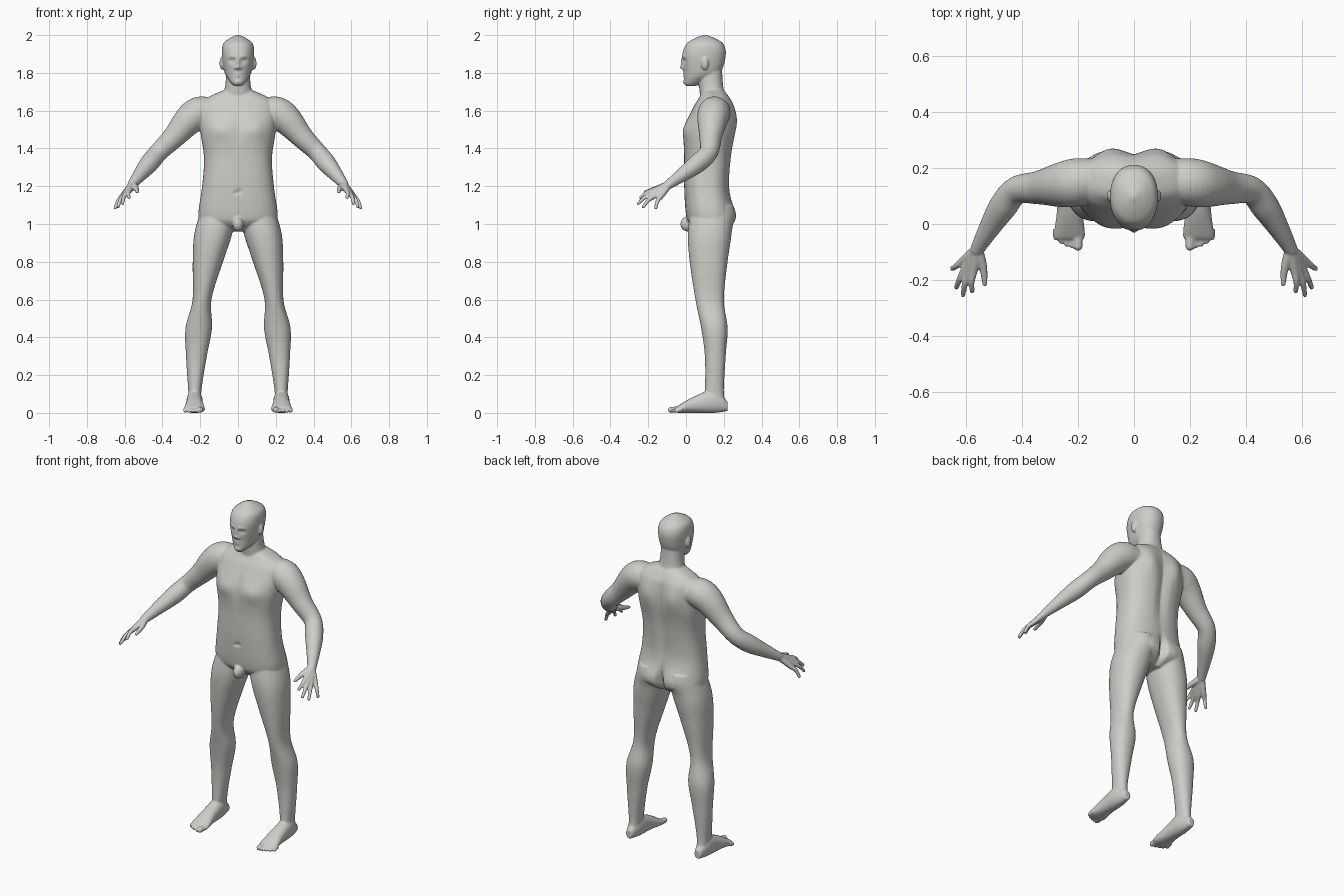
import bpy, bmesh, math
from mathutils import Vector, Matrix

cube = bpy.data.objects.get("Cube")
if cube:
    bpy.data.objects.remove(cube, do_unlink=True)

skin = bpy.data.materials.new("pale grey clay")
skin.use_nodes = True
skin.diffuse_color = (.62, .61, .58, 1)
shader = skin.node_tree.nodes["Principled BSDF"]
shader.inputs["Base Color"].default_value = skin.diffuse_color
shader.inputs["Roughness"].default_value = .8

bm = bmesh.new()


def smooth_rows(rows, steps):
    """Catmull-Rom interpolation of section rows."""
    rows = [Vector(row) for row in rows]
    padded = [rows[0]] + rows + [rows[-1]]
    result = []
    for before, start, end, after in zip(padded, padded[1:], padded[2:], padded[3:]):
        for step in range(steps):
            t = step / steps
            linear = end - before
            square = before * 2 - start * 5 + end * 4 - after
            cubic = start * 3 - before - end * 3 + after
            result.append(start + (linear * t + square * t ** 2 + cubic * t ** 3) / 2)
    return result + [rows[-1]]


def circle(count):
    angles = [math.tau * i / count for i in range(count)]
    return [(math.cos(angle), math.sin(angle)) for angle in angles]


def skin_rings(rings):
    """Bridge rings of points and cap both ends."""
    rings = [[bm.verts.new(point) for point in ring] for ring in rings]
    for lower, upper in zip(rings, rings[1:]):
        for i in range(len(lower)):
            bm.faces.new((lower[i - 1], lower[i], upper[i], upper[i - 1]))
    bm.faces.new(rings[0])
    bm.faces.new(rings[-1])


def rounded(value, power):
    return math.copysign(abs(value) ** (2 / power), value)


def loft(rows, centre=lambda t: 0, axis="z", side=1, power=2.2, segments=64, steps=10):
    """Rows: position on axis, half width, low edge, high edge."""
    rings = []
    for t, half_width, low, high in smooth_rows(rows, steps):
        ring = []
        for c, s in circle(segments):
            x = side * (centre(t) + half_width * rounded(c, power))
            v = (low + high) / 2 + (high - low) / 2 * rounded(s, power)
            ring.append((x, v, t) if axis == "z" else (x, t, v))
        rings.append(ring)
    skin_rings(rings)


def ball(centre, size, side=1):
    x, y, z = centre
    matrix = Matrix.Translation((x * side, y, z)) @ Matrix.Diagonal((*size, 1))
    bmesh.ops.create_uvsphere(bm, u_segments=24, v_segments=16, radius=1, matrix=matrix)


def tube(points, side, steps=6):
    """Round limb through (x, y, z, radius) points with a rounded tip."""
    path = smooth_rows(points, steps)
    rings = []
    for before, point, after in zip(path[:1] + path, path, path[1:] + path[-1:]):
        turn = (after - before).to_3d().to_track_quat("Z", "Y")
        ring = [point.to_3d() + turn @ Vector((c, s, 0)) * point.w for c, s in circle(32)]
        rings.append([(p.x * side, p.y, p.z) for p in ring])
    skin_rings(rings)
    x, y, z, radius = points[-1]
    ball((x, y, z), (radius, radius, radius), side)


def sculpt(x, z, width, height, depth, back=False):
    """Soft brush on both sides: positive depth swells, negative dents."""
    facing = 1 if back else -1
    for centre in {x, -x}:
        for vert in bm.verts:
            reach = min(max(facing * (vert.co.y - .1) * 10, 0), 1)
            distance = ((vert.co.x - centre) / width) ** 2 + ((vert.co.z - z) / height) ** 2
            if distance < 9:
                vert.co.y += facing * depth * reach * math.exp(-distance)


# Torso
loft([(.96, .09, .07, .19), (1, .19, .02, .24), (1.05, .21, 0, .25), (1.2, .19, -.01, .23),
      (1.35, .18, -.01, .24), (1.5, .2, -.01, .26), (1.62, .2, .04, .25), (1.67, .16, .07, .23),
      (1.71, .07, .09, .2)], power=2.5)
ball((0, .01, 1), (.03, .04, .04))

# Neck and head
loft([(1.64, .1, .08, .23), (1.72, .07, .07, .2), (1.83, .06, .06, .19)])
loft([(1.73, .02, 0, .05), (1.75, .04, -.01, .09), (1.8, .07, -.01, .18), (1.89, .085, -.02, .21),
      (1.95, .08, 0, .2), (1.98, .05, .04, .16), (2, .01, .09, .11)], segments=112, steps=16)

for side in (1, -1):
    # Ears
    ball((.085, .1, 1.85), (.013, .02, .034), side)

    # Legs curve outward towards the ankles
    loft([(1.1, .09, .03, .24), (.95, .1, .01, .24), (.8, .08, .02, .22), (.6, .05, .05, .2),
          (.45, .07, .08, .22), (.3, .055, .1, .21), (.12, .035, .1, .2), (.05, .035, .09, .21)],
         centre=lambda z: .23 - .11 * z * z, side=side)

    # Feet and toes
    loft([(.22, .02, .01, .06), (.15, .04, 0, .12), (.05, .045, 0, .09), (-.04, .055, 0, .04),
          (-.06, .04, .01, .02)], centre=lambda y: .23, axis="y", side=side)
    for toe in range(5):
        radius = .01 if toe else .016
        x, tip = .2 + .02 * toe, -.08 + .002 * toe * toe
        tube([(x, -.02, .02, radius), (x, tip, radius, radius)], side)

    # Arms
    tube([(.12, .16, 1.59, .07), (.2, .15, 1.59, .085), (.26, .14, 1.55, .08), (.34, .13, 1.46, .06),
          (.42, .12, 1.38, .05), (.47, .06, 1.32, .05), (.52, -.02, 1.26, .037),
          (.56, -.09, 1.21, .025)], side)

    # Palms and fingers fan out from the index to the little finger
    wrist = Vector((.56, -.09, 1.21))
    first_knuckle, last_knuckle = Vector((.573, -.165, 1.18)), Vector((.61, -.13, 1.15))
    first_tip, last_tip = Vector((.578, -.24, 1.14)), Vector((.65, -.16, 1.085))
    for finger in range(4):
        f = finger / 3
        bow = Vector((.01, -.045, -.015)) * 4 * f * (1 - f)
        knuckle = first_knuckle.lerp(last_knuckle, f) + bow * .4
        tip = first_tip.lerp(last_tip, f) + bow
        middle = knuckle.lerp(tip, .5) + Vector((.005, -.005, .005))
        tube([(*wrist, .02), (*knuckle, .015), (*middle, .011), (*tip, .009)], side)
    tube([(*wrist, .02), (.54, -.15, 1.19, .015), (.533, -.215, 1.17, .009)], side)

# Eye sockets, eyes and brows
sculpt(x=.03, z=1.864, width=.017, height=.011, depth=-.013)
sculpt(x=.03, z=1.863, width=.01, height=.006, depth=.006)
sculpt(x=.03, z=1.886, width=.02, height=.008, depth=.005)
# Nose bridge, tip and wings
sculpt(x=0, z=1.855, width=.009, height=.02, depth=.012)
sculpt(x=0, z=1.83, width=.01, height=.01, depth=.02)
sculpt(x=.014, z=1.825, width=.008, height=.007, depth=.009)
# Lips, mouth line and chin
sculpt(x=0, z=1.79, width=.02, height=.01, depth=.008)
sculpt(x=0, z=1.79, width=.024, height=.003, depth=-.007)
sculpt(x=0, z=1.75, width=.02, height=.01, depth=.006)
# Chest, breastbone and navel
sculpt(x=.1, z=1.5, width=.06, height=.05, depth=.012)
sculpt(x=0, z=1.5, width=.02, height=.09, depth=-.007)
sculpt(x=0, z=1.17, width=.01, height=.01, depth=-.01)
# Shoulder blades, spine and seat
sculpt(x=.09, z=1.56, width=.05, height=.08, depth=.017, back=True)
sculpt(x=0, z=1.42, width=.03, height=.2, depth=-.017, back=True)
sculpt(x=.09, z=1.05, width=.07, height=.06, depth=.02, back=True)
sculpt(x=0, z=1.03, width=.016, height=.07, depth=-.04, back=True)

# Fuse all parts into one continuous body
bmesh.ops.recalc_face_normals(bm, faces=bm.faces)
mesh = bpy.data.meshes.new("body")
bm.to_mesh(mesh)
bm.free()
mesh.materials.append(skin)
body = bpy.data.objects.new("body", mesh)
bpy.context.collection.objects.link(body)
fuse = body.modifiers.new("fuse", "REMESH")
fuse.mode = "VOXEL"
fuse.voxel_size = .005
fuse.use_smooth_shade = True
relax = body.modifiers.new("relax", "SMOOTH")
relax.factor = .5
relax.iterations = 4
